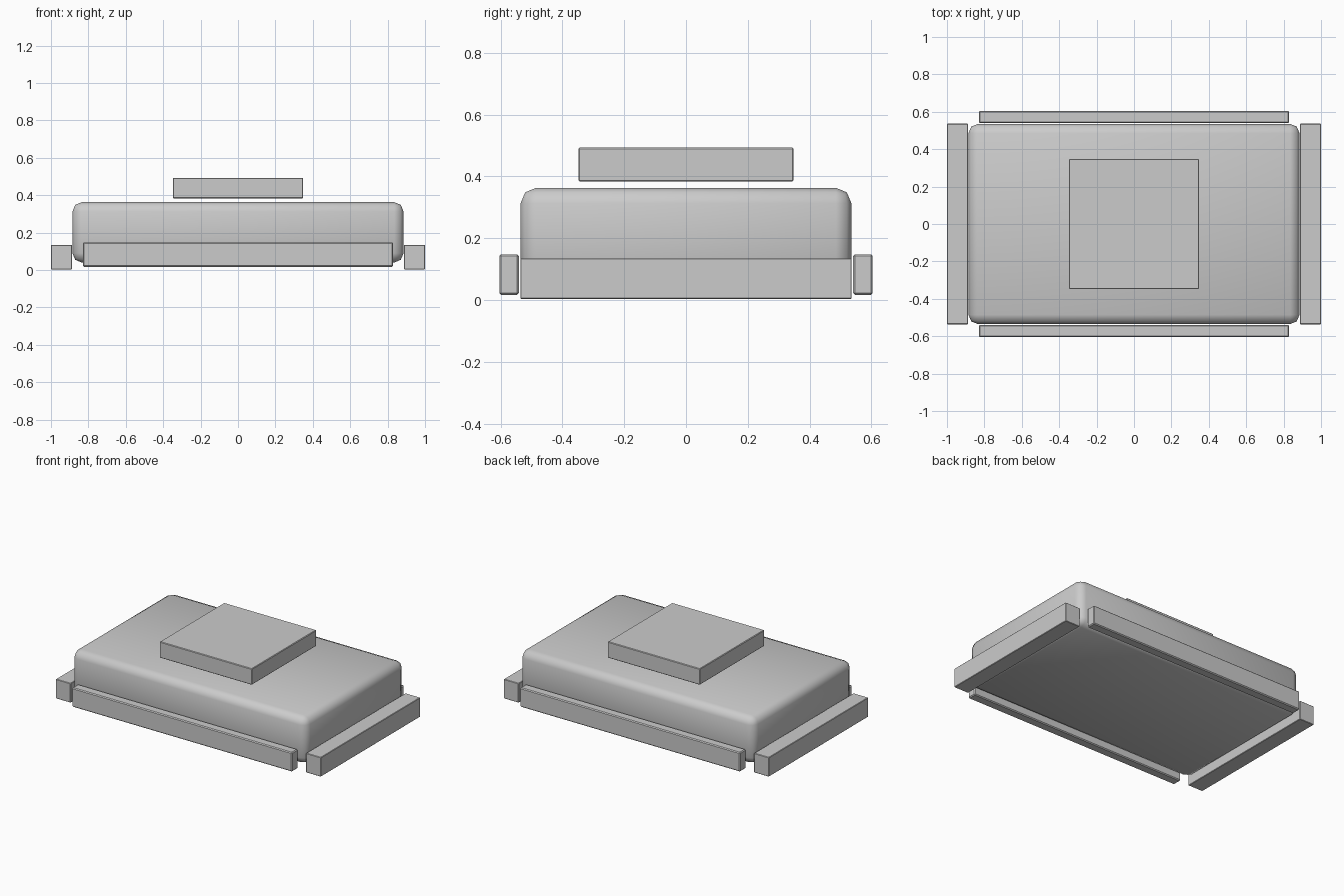
import bpy

if "Cube" in bpy.data.objects:
    bpy.data.objects.remove(bpy.data.objects["Cube"], do_unlink=True)

grey = bpy.data.materials.new("light grey")
grey.use_nodes = True
colour = (0.6, 0.6, 0.6, 1)
grey.diffuse_color = colour
grey.node_tree.nodes["Principled BSDF"].inputs["Base Color"].default_value = colour


def block(name, low, high, bevel, segments=1, smooth=False):
    """Box between two corners with bevelled edges."""
    centre = [(a + b) / 2 for a, b in zip(low, high)]
    bpy.ops.mesh.primitive_cube_add(size=1, location=centre)
    obj = bpy.context.object
    obj.name = name
    obj.scale = [b - a for a, b in zip(low, high)]
    bpy.ops.object.transform_apply(location=False, rotation=False, scale=True)
    obj.data.materials.append(grey)
    mod = obj.modifiers.new("rounded edges", "BEVEL")
    mod.width = bevel
    mod.segments = segments
    bpy.ops.object.modifier_apply(modifier=mod.name)
    if smooth:
        bpy.ops.object.shade_smooth()
    return obj


# Rounded main body and the raised square panel floating above it
block("body", (-0.885, -0.535, 0.04), (0.885, 0.535, 0.363), 0.05, 2, True)
block("top_panel", (-0.348, -0.348, 0.383), (0.348, 0.348, 0.493), 0.004)

# Rails along the four sides
for side, s in (("left", 1), ("right", -1)):
    xs = sorted((s * 0.888, s * 1.0))
    block(side + "_rail", (xs[0], -0.536, 0.003), (xs[1], 0.536, 0.135), 0.003)
for side, s in (("back", 1), ("front", -1)):
    ys = sorted((s * 0.54, s * 0.604))
    block(side + "_rail", (-0.83, ys[0], 0.017), (0.83, ys[1], 0.148), 0.006)
